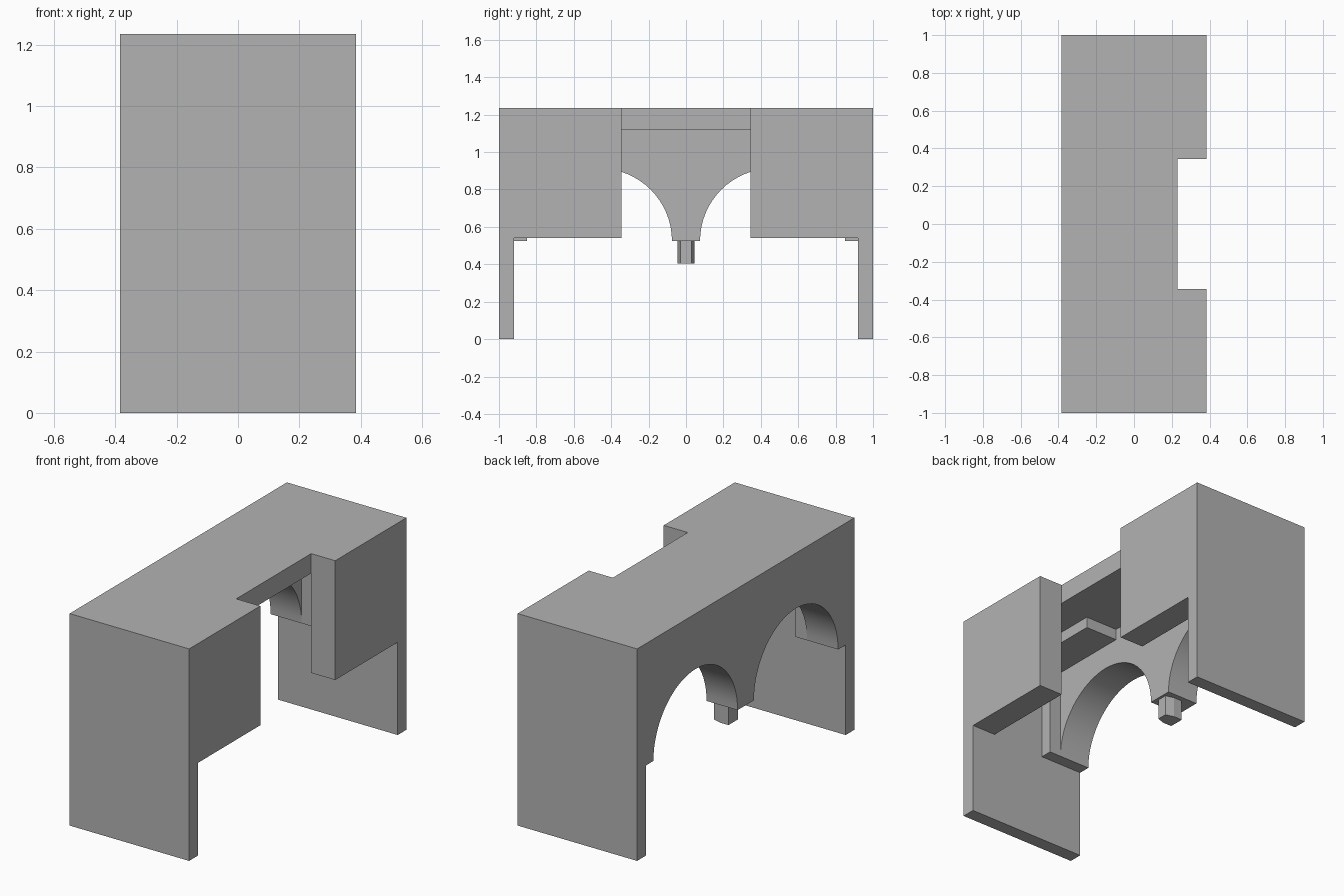
import bpy, bmesh
from math import cos, sin, pi
from mathutils import Vector

cube = bpy.data.objects.get("Cube")
if cube:
    bpy.data.objects.remove(cube, do_unlink=True)

stone = bpy.data.materials.new("stone_grey")
stone.use_nodes = True
GREY = (0.45, 0.45, 0.45, 1)
stone.diffuse_color = GREY
stone.node_tree.nodes["Principled BSDF"].inputs["Base Color"].default_value = GREY

# Main sizes
W = 0.385            # half width
TOP, SOFFIT = 1.235, 1.12
SPRING = 0.525       # arch springing height
INNER = 0.92         # inside face of the end walls
OPEN = 0.345         # half width of the side opening
PANEL_X = 0.23       # inner face of the side panels
WALL_X = -0.185      # inner face of the arcade wall


def prism(name, outline, start, end, axis):
    """Extrude an outline along x (outline in y, z) or along z (outline in x, y)."""
    def place(p, d):
        return Vector((d, *p)) if axis == "x" else Vector((*p, d))
    bm = bmesh.new()
    face = bm.faces.new([bm.verts.new(place(p, start)) for p in outline])
    out = bmesh.ops.extrude_face_region(bm, geom=[face])
    moved = [v for v in out["geom"] if isinstance(v, bmesh.types.BMVert)]
    bmesh.ops.translate(bm, verts=moved, vec=place((0, 0), end - start))
    bmesh.ops.recalc_face_normals(bm, faces=bm.faces)
    mesh = bpy.data.meshes.new(name)
    bm.to_mesh(mesh)
    bm.free()
    mesh.materials.append(stone)
    obj = bpy.data.objects.new(name, mesh)
    bpy.context.collection.objects.link(obj)
    return obj


def box(name, x, y, z):
    y0, y1 = sorted(y)
    return prism(name, [(x[0], y0), (x[1], y0), (x[1], y1), (x[0], y1)], z[0], z[1], "z")


# Roof slab with a notch over the side opening
prism("roof", [(-W, -1), (W, -1), (W, -OPEN), (PANEL_X, -OPEN),
               (PANEL_X, OPEN), (W, OPEN), (W, 1), (-W, 1)], SOFFIT, TOP, "z")

# Arcade wall with two round arches
radius, centre, steps = 0.3875, 0.4625, 32
outline = [(INNER, SOFFIT), (-INNER, SOFFIT), (-INNER, SPRING)]
for c in (-centre, centre):
    for i in range(steps + 1):
        a = pi - pi * i / steps
        outline.append((c + radius * cos(a), SPRING + radius * sin(a)))
outline.append((INNER, SPRING))
arcade = prism("arcade_wall", outline, -W, WALL_X, "x")
bpy.ops.object.select_all(action="DESELECT")
arcade.select_set(True)
bpy.context.view_layer.objects.active = arcade
bpy.ops.object.shade_smooth_by_angle()

# Short post under the middle pier
prism("middle_post", [(-0.305, -0.045), (-0.25, -0.045), (-0.2, -0.03),
                      (-0.2, 0.03), (-0.25, 0.045), (-0.305, 0.045)], 0.405, SPRING, "z")

# Mirrored parts at both ends
for side, s in (("front", -1), ("back", 1)):
    box(side + "_end_wall", (-W, W), (s * INNER, s), (0, SOFFIT))
    box(side + "_side_panel", (PANEL_X, W), (s * OPEN, s * INNER), (0.54, SOFFIT))
    box(side + "_pilaster", (WALL_X, -0.11), (s * 0.85, s * INNER), (SPRING, 1.055))
    box(side + "_ceiling_beam", (WALL_X, 0.025), (s * 0.374, s * INNER), (1.055, SOFFIT))
